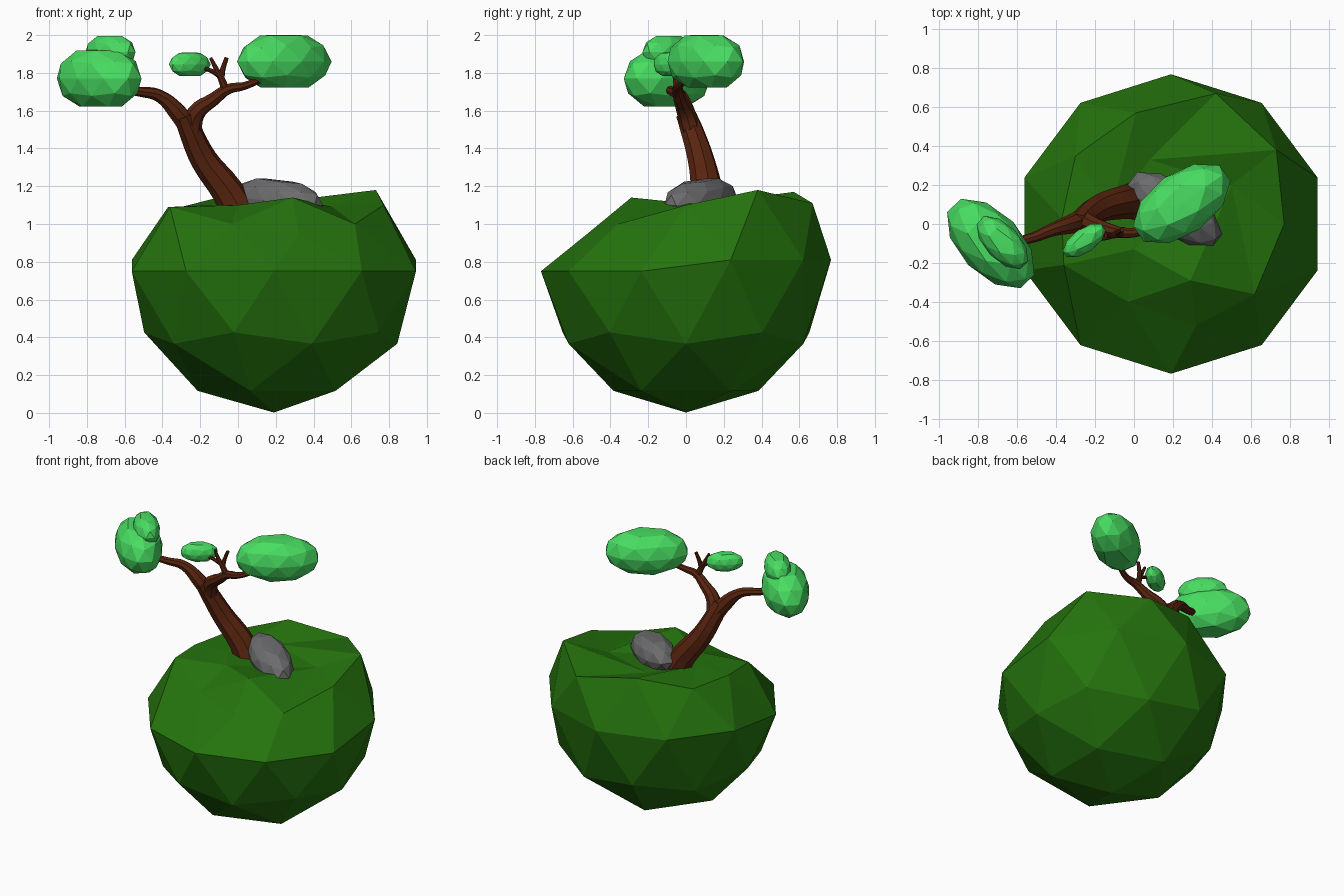
import bpy, bmesh, math
from mathutils import Matrix, Vector

cube = bpy.data.objects.get("Cube")
if cube:
    bpy.data.objects.remove(cube, do_unlink=True)


def material(name, rgb):
    mat = bpy.data.materials.new(name)
    mat.use_nodes = True
    mat.diffuse_color = (*rgb, 1)
    bsdf = mat.node_tree.nodes["Principled BSDF"]
    bsdf.inputs["Base Color"].default_value = (*rgb, 1)
    bsdf.inputs["Roughness"].default_value = 0.9
    return mat


GRASS = material("grass green", (0.018, 0.17, 0.004))
BARK = material("bark brown", (0.1, 0.018, 0.005))
LEAF = material("leaf green", (0.065, 0.72, 0.12))
STONE = material("stone grey", (0.15, 0.15, 0.155))


def add_object(name, mesh, mat):
    mesh.materials.append(mat)
    obj = bpy.data.objects.new(name, mesh)
    bpy.context.collection.objects.link(obj)
    return obj


def finish(name, bm, mat):
    bmesh.ops.recalc_face_normals(bm, faces=bm.faces)
    mesh = bpy.data.meshes.new(name)
    bm.to_mesh(mesh)
    bm.free()
    return add_object(name, mesh, mat)


# Ground: a faceted ball whose upper rings are pushed down into a shallow dish
def ground():
    bm = bmesh.new()
    bmesh.ops.create_icosphere(bm, subdivisions=2, radius=1)

    def ring(z):
        found = [v for v in bm.verts if abs(v.co.z - z) < 0.03]
        return sorted(found, key=lambda v: round(math.degrees(math.atan2(v.co.y, v.co.x))) % 360)

    belt, rim, shoulder, lip = ring(0), ring(0.447), ring(0.526), ring(0.851)
    pole = max(bm.verts, key=lambda v: v.co.z)
    for v in bm.verts:
        v.co = v.co * 0.768 + Vector((0.19, 0, 0.77))
    for v in belt:
        v.co.x = 0.19 + (v.co.x - 0.19) * 1.03
        v.co.z = 0.81 if v.co.y > 0 else 0.75
    # each list starts at +x and runs counter-clockwise
    targets = [
        (rim, [(0.77, 0, 1.1), (0.42, 0.67, 1.11), (-0.3, 0.35, 1.09),
               (-0.36, -0.21, 1.09), (0.32, -0.52, 0.95)]),
        (shoulder, [(0.73, 0.38, 1.18), (0.01, 0.57, 1.17), (-0.37, 0.03, 1.09),
                    (-0.03, -0.4, 1.0), (0.62, -0.36, 1.0)]),
        (lip, [(0.5, 0.2, 1.09), (0.08, 0.33, 1.1), (-0.12, 0.05, 1.1),
               (0, -0.13, 1.1), (0.29, -0.29, 1.14)]),
        ([pole], [(0.2, 0.02, 1.08)]),
    ]
    for verts, places in targets:
        for v, place in zip(verts, places):
            v.co = place
    finish("ground", bm, GRASS)


# Faceted blob with flattened top and bottom, for foliage and rock
def blob(name, mat, center, size, turn, tilt=0):
    bm = bmesh.new()
    bmesh.ops.create_icosphere(bm, subdivisions=2, radius=1)
    for v in bm.verts:
        v.co.z = max(-0.85, min(0.87, v.co.z)) / 0.86
    place = (Matrix.Translation(center)
             @ Matrix.Rotation(math.radians(turn), 4, 'Z')
             @ Matrix.Rotation(math.radians(tilt), 4, 'Y')
             @ Matrix.Diagonal((*size, 1)))
    bm.transform(place)
    finish(name, bm, mat)


# Tapering limb: points are (x, y, z, radius)
def limb(name, points):
    curve = bpy.data.curves.new(name + "_path", 'CURVE')
    curve.dimensions = '3D'
    curve.bevel_depth = 1
    curve.bevel_resolution = 2
    curve.resolution_u = 4
    curve.use_fill_caps = True
    spline = curve.splines.new('BEZIER')
    spline.bezier_points.add(len(points) - 1)
    for bp, (x, y, z, r) in zip(spline.bezier_points, points):
        bp.co = (x, y, z)
        bp.radius = r
        bp.handle_left_type = bp.handle_right_type = 'AUTO'
    path = bpy.data.objects.new(name + "_path", curve)
    bpy.context.collection.objects.link(path)
    bpy.context.view_layer.update()
    graph = bpy.context.evaluated_depsgraph_get()
    mesh = bpy.data.meshes.new_from_object(path.evaluated_get(graph))
    bpy.data.objects.remove(path, do_unlink=True)
    mesh.materials.clear()
    obj = add_object(name, mesh, BARK)
    bpy.ops.object.select_all(action='DESELECT')
    obj.select_set(True)
    bpy.context.view_layer.objects.active = obj
    bpy.ops.object.shade_smooth_by_angle(angle=math.radians(30))


ground()

# Trunk, two main branches and the twigs
limb("trunk", [(0.02, 0.12, 1.04, 0.1), (-0.06, 0.11, 1.18, 0.085), (-0.18, 0.08, 1.34, 0.072),
               (-0.255, 0.03, 1.5, 0.062), (-0.285, 0.0, 1.58, 0.055)])
limb("right_branch", [(-0.25, 0.03, 1.49, 0.055), (-0.32, 0.0, 1.59, 0.05),
                      (-0.42, -0.03, 1.68, 0.034), (-0.52, -0.07, 1.7, 0.026),
                      (-0.66, -0.1, 1.72, 0.02)])
limb("left_branch", [(-0.25, 0.03, 1.49, 0.055), (-0.22, 0.0, 1.59, 0.048),
                     (-0.13, -0.03, 1.66, 0.036), (-0.05, -0.045, 1.715, 0.028),
                     (0.03, -0.04, 1.73, 0.022), (0.13, 0.0, 1.77, 0.018)])
limb("twig_stem", [(-0.06, -0.04, 1.69, 0.026), (-0.085, -0.05, 1.76, 0.02),
                   (-0.11, -0.06, 1.81, 0.015), (-0.145, -0.06, 1.88, 0.009)])
limb("twig_fork", [(-0.09, -0.05, 1.77, 0.018), (-0.08, -0.04, 1.82, 0.014),
                   (-0.06, -0.03, 1.88, 0.011)])
limb("twig_leaf_stalk", [(-0.09, -0.05, 1.78, 0.016), (-0.14, -0.07, 1.81, 0.012),
                         (-0.2, -0.08, 1.83, 0.01)])

# Foliage
blob("right_foliage", LEAF, (-0.735, -0.1, 1.77), (0.285, 0.16, 0.15), -46)
blob("right_foliage_top", LEAF, (-0.675, -0.095, 1.91), (0.17, 0.09, 0.085), -46)
blob("left_foliage", LEAF, (0.245, 0.105, 1.86), (0.285, 0.16, 0.14), 35)
blob("small_foliage", LEAF, (-0.255, -0.085, 1.845), (0.128, 0.062, 0.062), 35)

# Rock beside the trunk
blob("rock", STONE, (0.21, 0.075, 1.125), (0.285, 0.13, 0.105), -36, 6)
